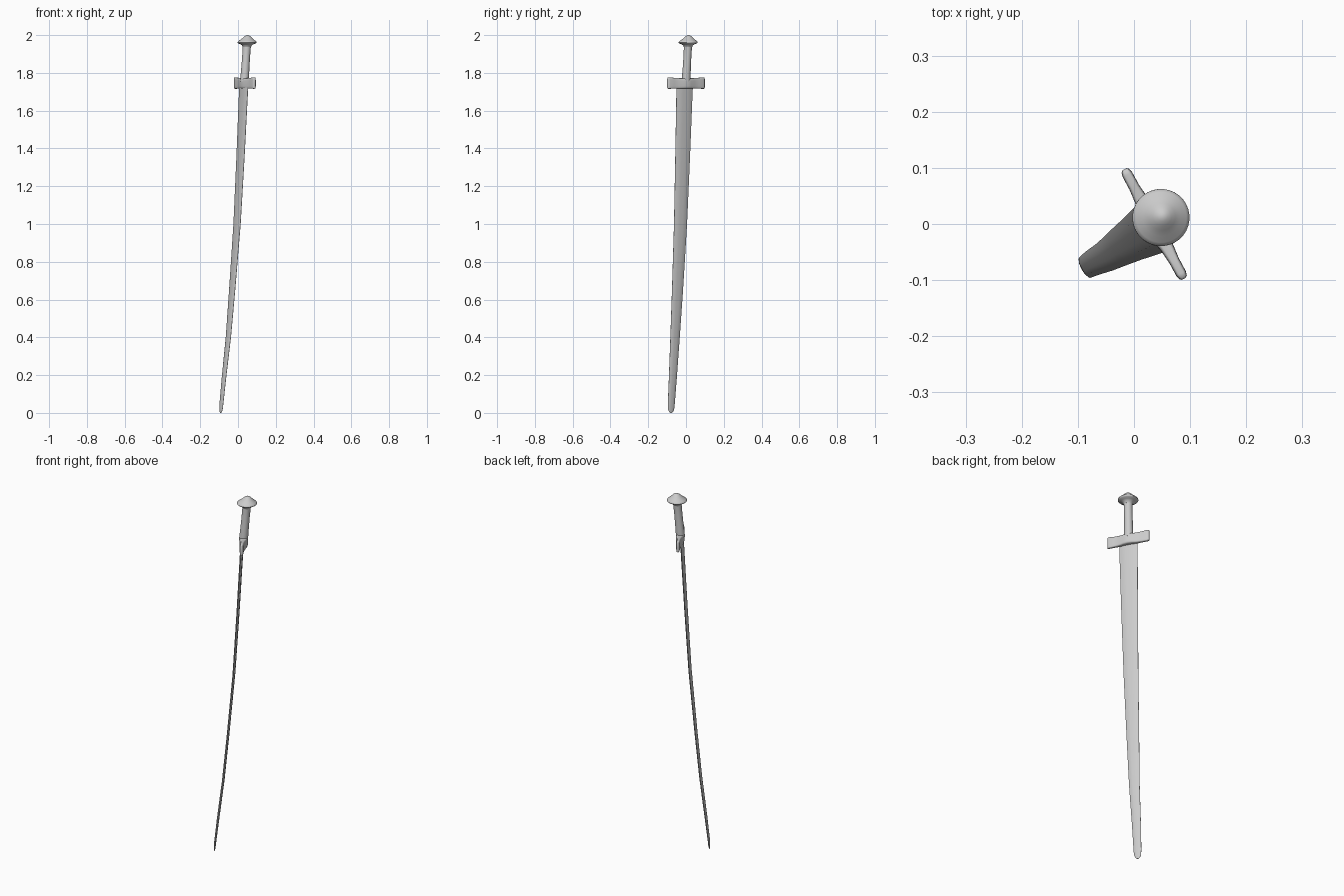
import bpy, bmesh, math
from mathutils import Vector

if "Cube" in bpy.data.objects:
    bpy.data.objects.remove(bpy.data.objects["Cube"])

W = Vector((0.477, -0.879, 0))   # across the blade, along the guard
N = Vector((0.879, 0.477, 0))    # across the flat of the blade
Z = Vector((0, 0, 1))


def loft(name, rings, angle):
    """Skin a list of equal-length closed rings and cap both ends."""
    bm = bmesh.new()
    vs = [[bm.verts.new(p) for p in r] for r in rings]
    n = len(rings[0])
    for a, b in zip(vs, vs[1:]):
        for i in range(n):
            j = (i + 1) % n
            bm.faces.new((a[i], a[j], b[j], b[i]))
    bm.faces.new(vs[0][::-1])
    bm.faces.new(vs[-1])
    bmesh.ops.recalc_face_normals(bm, faces=bm.faces)
    mesh = bpy.data.meshes.new(name)
    bm.to_mesh(mesh)
    bm.free()
    ob = bpy.data.objects.new(name, mesh)
    bpy.context.collection.objects.link(ob)
    bpy.ops.object.select_all(action='DESELECT')
    ob.select_set(True)
    bpy.context.view_layer.objects.active = ob
    bpy.ops.object.shade_smooth_by_angle(angle=math.radians(angle))
    return ob


def ring(center, u, v, a, b, n=32, power=1.0):
    """Superellipse ring; a power below 1 squares it off."""
    f = lambda t: math.copysign(abs(t) ** power, t)
    return [center + u * a * f(math.cos(2 * math.pi * i / n))
            + v * b * f(math.sin(2 * math.pi * i / n)) for i in range(n)]


# Blade: slightly bowed, tapering to a rounded tip (x, y, z, half width, half thickness)
blade = [(-.091, -.079, 0, .006, .002), (-.0907, -.079, .007, .013, .003),
         (-.0897, -.0785, .02, .018, .004), (-.088, -.078, .045, .0205, .005),
         (-.075, -.070, .18, .0235, .006), (-.051, -.058, .4, .028, .006),
         (-.031, -.045, .65, .033, .006), (-.005, -.029, 1.0, .039, .006),
         (.013, -.018, 1.35, .044, .0065), (.029, -.008, 1.70, .0485, .007),
         (.031, -.006, 1.74, .049, .007)]
section = [(1, .12), (.6, .85), (.25, 1), (-.25, 1), (-.6, .85), (-1, .12)]
section += [(x, -y) for x, y in reversed(section)]
loft("blade", [[Vector((x, y, z)) + W * a * p + N * b * q for p, q in section]
               for x, y, z, a, b in blade], 40)

# Crossguard: tall bar thinning toward rounded ends (distance, half thickness, half height)
half = [(0, .021, .0275), (.022, .019, .0275), (.045, .0125, .028), (.075, .0095, .029),
        (.100, .0095, .0305), (.108, .0075, .030), (.111, .004, .028)]
stations = [(-s, t, h) for s, t, h in reversed(half[1:])] + half
mid = Vector((.036, .0, 1.744))
loft("crossguard", [ring(mid + W * s + Z * (h - .0275) * .8, N, Z, t, h, 32, .45)
                    for s, t, h in stations], 50)


def axis_point(z):
    """Centre line of the hilt, which leans like the upper blade."""
    k = (z - 1.77) / .19
    return Vector((.035 + .013 * k, .001 + .0105 * k, z))


# Grip (z, radius)
grip = [(1.755, .023), (1.79, .0225), (1.83, .0215), (1.88, .021), (1.93, .0215), (1.955, .023)]
loft("grip", [ring(axis_point(z), W, N, r, r) for z, r in grip], 40)

# Pommel: flared disc with a domed cap
pommel = [(1.936, .022), (1.946, .026), (1.952, .036), (1.956, .047), (1.960, .051),
          (1.964, .0505), (1.969, .045), (1.977, .034), (1.986, .024), (1.993, .0165),
          (1.998, .009), (2.0, .003)]
loft("pommel", [ring(axis_point(z), W, N, r, r) for z, r in pommel], 50)
